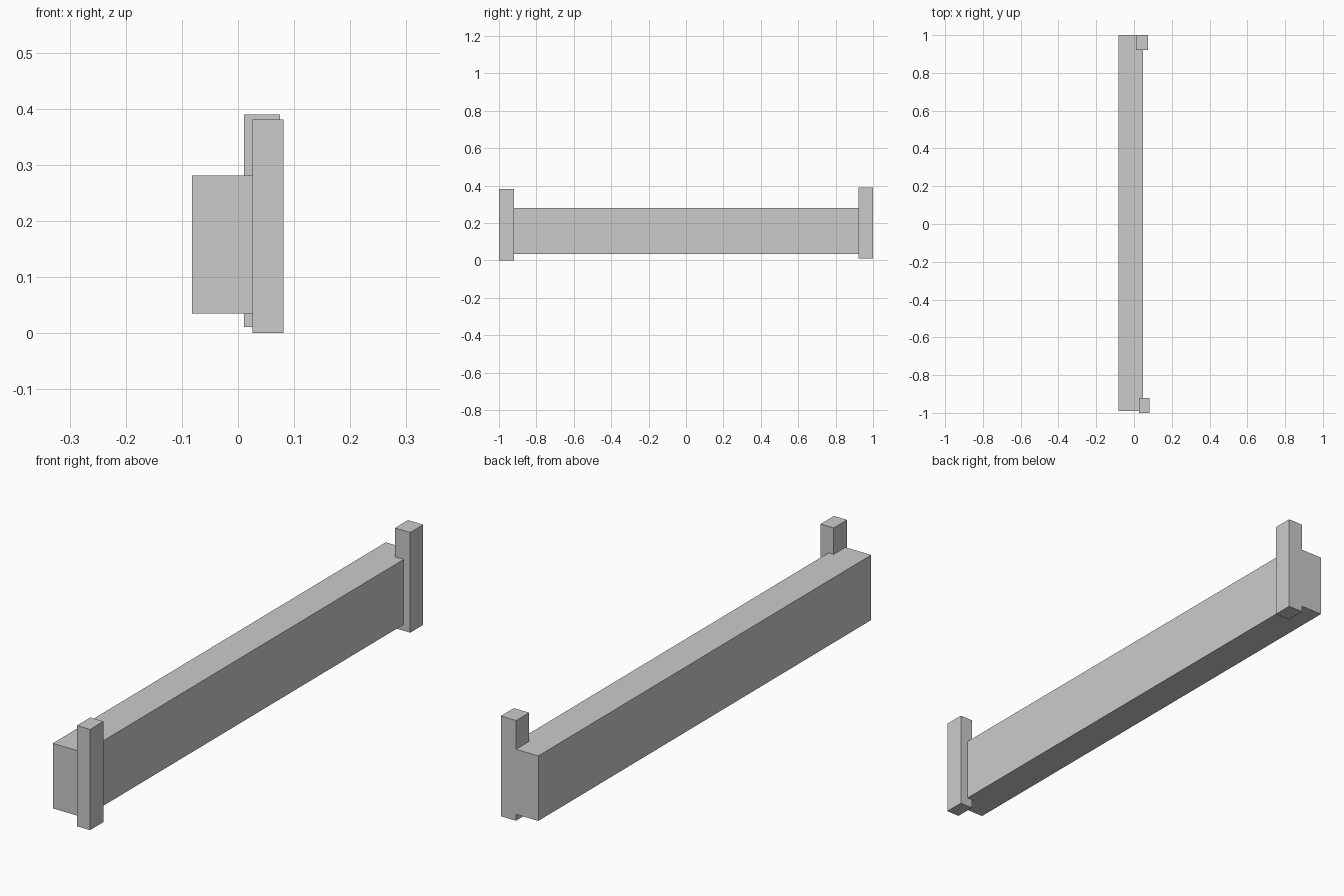
import bpy

if "Cube" in bpy.data.objects:
    bpy.data.objects.remove(bpy.data.objects["Cube"])


def box(name, x, y, z):
    """Axis-aligned box from (min, max) ranges."""
    bpy.ops.mesh.primitive_cube_add(size=1, location=[(a + b) / 2 for a, b in (x, y, z)])
    ob = bpy.context.object
    ob.name = name
    ob.scale = [b - a for a, b in (x, y, z)]
    bpy.ops.object.transform_apply(location=False, rotation=False, scale=True)
    return ob


# Long horizontal beam
box("beam", (-0.082, 0.048), (-0.99, 1.0), (0.035, 0.281))

# Upright posts at each end, slightly offset from one another
box("front_post", (0.026, 0.081), (-1.0, -0.92), (0.0, 0.381))
box("back_post", (0.011, 0.075), (0.922, 1.0), (0.011, 0.390))
